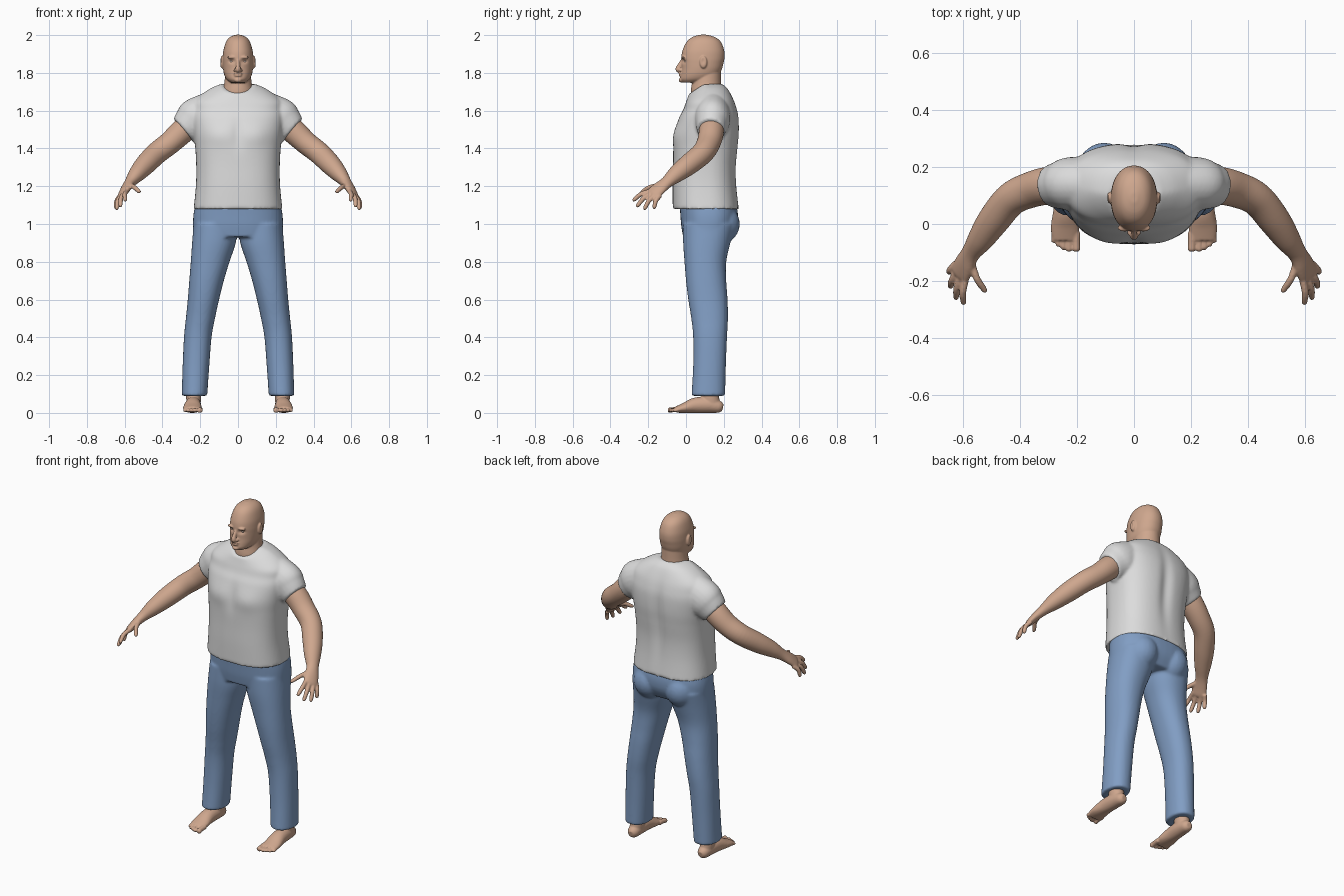
import bpy, bmesh, math
from mathutils import Vector, Matrix


def material(name, rgb):
    m = bpy.data.materials.new(name)
    m.diffuse_color = (*rgb, 1)
    return m


SKIN = material("skin", (0.62, 0.385, 0.27))
SHIRT = material("shirt grey", (0.72, 0.72, 0.72))
DENIM = material("trouser blue", (0.22, 0.34, 0.55))
EYE = material("eye white", (0.68, 0.55, 0.48))


def spline(rows, k=6):
    """Catmull-Rom interpolation through tuples of numbers."""
    out = []
    for i in range(len(rows) - 1):
        p0, p1 = rows[max(i - 1, 0)], rows[i]
        p2, p3 = rows[i + 1], rows[min(i + 2, len(rows) - 1)]
        for j in range(k):
            t = j / k
            out.append([0.5 * (2 * b + (c - a) * t + (2 * a - 5 * b + 4 * c - d) * t * t
                               + (3 * b - a - 3 * c + d) * t ** 3)
                        for a, b, c, d in zip(p0, p1, p2, p3)])
    return out + [list(rows[-1])]


def skin_rings(bm, rings):
    loops = [[bm.verts.new(p) for p in r] for r in rings]
    n = len(loops[0])
    for a, b in zip(loops, loops[1:]):
        for i in range(n):
            bm.faces.new((a[i], a[(i + 1) % n], b[(i + 1) % n], b[i]))
    bm.faces.new(loops[0][::-1])
    bm.faces.new(loops[-1])


def stack(bm, rows, power=2.0, n=48):
    """Horizontal rings: z, centre x, half width, front y, back y, front drop."""
    rings = []
    for z, cx, hw, yf, yb, drop in spline(rows):
        ring = []
        for i in range(n):
            a = math.tau * i / n
            c, s = math.cos(a), math.sin(a)
            x = math.copysign(abs(c) ** (2 / power), c)
            y = math.copysign(abs(s) ** (2 / power), s)
            ring.append((cx + hw * x, (yf + yb) / 2 + (yb - yf) / 2 * y, z - drop * max(0, -s)))
        rings.append(ring)
    skin_rings(bm, rings)


def tube(bm, rows, ref=(0, 1, 0), n=24):
    """Tube along a path: x, y, z, radius along ref, other radius."""
    rows = spline(rows)
    pts = [Vector(r[:3]) for r in rows]
    rings = []
    for i, r in enumerate(rows):
        t = (pts[min(i + 1, len(pts) - 1)] - pts[max(i - 1, 0)]).normalized()
        side = t.cross(Vector(ref)).normalized()
        up = side.cross(t)
        rings.append([pts[i] + up * r[3] * math.cos(math.tau * k / n)
                      + side * r[4] * math.sin(math.tau * k / n) for k in range(n)])
    skin_rings(bm, rings)


def blob(bm, centre, radii):
    bmesh.ops.create_uvsphere(bm, u_segments=24, v_segments=16, radius=1,
                              matrix=Matrix.Translation(centre) @ Matrix.Diagonal((*radii, 1)))


def add_object(name, mesh, mat):
    mesh.materials.clear()
    mesh.materials.append(mat)
    for p in mesh.polygons:
        p.use_smooth = True
    ob = bpy.data.objects.new(name, mesh)
    bpy.context.collection.objects.link(ob)
    return ob


def fuse(bm, name, mat, voxel, smooth=4, dents=()):
    """Merge overlapping pieces into one soft surface, then push it in or out locally."""
    bmesh.ops.recalc_face_normals(bm, faces=bm.faces)
    raw = bpy.data.meshes.new(name + " raw")
    bm.to_mesh(raw)
    bm.free()
    tmp = add_object(name + " raw", raw, mat)
    rm = tmp.modifiers.new("Remesh", 'REMESH')
    rm.mode, rm.voxel_size = 'VOXEL', voxel
    sm = tmp.modifiers.new("Smooth", 'SMOOTH')
    sm.factor, sm.iterations = 0.5, smooth
    dg = bpy.context.evaluated_depsgraph_get()
    mesh = bpy.data.meshes.new_from_object(tmp.evaluated_get(dg))
    bpy.data.objects.remove(tmp)
    for v in mesh.vertices:
        for c, r, push in dents:
            d = sum(((v.co[i] - c[i]) / r[i]) ** 2 for i in range(3))
            if d < 8:
                v.co += Vector(push) * math.exp(-d)
    return add_object(name, mesh, mat)


def mirrored(ob, name):
    mesh = ob.data.copy()
    mesh.transform(Matrix.Diagonal((-1, 1, 1, 1)))
    mesh.flip_normals()
    return add_object(name, mesh, ob.data.materials[0])


# Shirt: torso and short sleeves
bm = bmesh.new()
stack(bm, [(1.08, 0, .235, -.07, .28, 0), (1.2, 0, .223, -.071, .268, 0),
           (1.3, 0, .221, -.069, .266, 0), (1.4, 0, .226, -.068, .275, 0),
           (1.48, 0, .236, -.062, .282, 0), (1.56, 0, .245, -.038, .28, 0),
           (1.61, 0, .24, -.015, .27, .005), (1.66, 0, .225, -.002, .252, .02),
           (1.715, 0, .15, .008, .222, .048), (1.742, 0, .088, .015, .192, .055)], 2.5, 64)
for s in (-1, 1):
    tube(bm, [(s * .12, .14, 1.61, .09, .1), (s * .215, .14, 1.555, .095, .115),
              (s * .255, .136, 1.525, .085, .1), (s * .29, .132, 1.496, .074, .08)])
fuse(bm, "shirt", SHIRT, .008, 5, [
    ((0, .28, 1.42), (.035, .1, .2), (0, -.014, 0)),
    ((0, -.07, 1.48), (.03, .06, .08), (0, .008, 0)),
    ((.1, -.06, 1.47), (.07, .06, .06), (0, -.008, 0)),
    ((-.1, -.06, 1.47), (.07, .06, .06), (0, -.008, 0))])

# Trousers: hips and two legs
bm = bmesh.new()
stack(bm, [(1.11, 0, .225, -.035, .265, 0), (1.05, 0, .236, -.03, .275, 0),
           (.99, 0, .238, -.025, .268, 0), (.93, 0, .235, -.015, .235, 0)], 2.4)
for s in (-1, 1):
    legs = [(1.0, .0, .235, -.015, .262), (.9, .012, .243, -.015, .235),
            (.8, .045, .25, -.008, .213), (.7, .075, .258, .0, .213),
            (.6, .1, .266, .012, .22), (.5, .122, .276, .028, .222),
            (.4, .14, .286, .038, .217), (.25, .152, .293, .038, .211),
            (.09, .163, .298, .029, .207)]
    stack(bm, [(z, s * (a + b) / 2, (b - a) / 2, f, k, 0) for z, a, b, f, k in legs], 2.2)
    blob(bm, (s * .105, .17, 1.0), (.1, .115, .11))
fuse(bm, "trousers", DENIM, .008, 5)

# Arm with hand
bm = bmesh.new()
palm_axis = (.5, .76, -.3)
tube(bm, [(.2, .135, 1.575, .06, .06), (.29, .135, 1.495, .066, .066),
          (.36, .12, 1.43, .063, .061), (.43, .087, 1.375, .059, .059),
          (.49, .015, 1.315, .056, .055), (.535, -.05, 1.265, .047, .044),
          (.57, -.1, 1.222, .035, .029), (.592, -.14, 1.19, .041, .023),
          (.608, -.172, 1.162, .043, .018), (.614, -.183, 1.153, .034, .012)], palm_axis, 32)
for root, tip in (((.588, -.185, 1.175), (.598, -.283, 1.125)),
                  ((.602, -.175, 1.165), (.625, -.264, 1.092)),
                  ((.615, -.158, 1.155), (.645, -.224, 1.078)),
                  ((.622, -.138, 1.15), (.65, -.172, 1.082)),
                  ((.57, -.13, 1.205), (.52, -.24, 1.17))):
    a, b = Vector(root), Vector(tip)
    mid = a.lerp(b, .5) + Vector((.006, -.004, .008))
    tube(bm, [(*a, .013, .013), (*mid, .0125, .0125), (*a.lerp(b, .88), .011, .011),
              (*b, .006, .006)], palm_axis, 12)
arm = fuse(bm, "right_arm", SKIN, .005, 3)
mirrored(arm, "left_arm")

# Foot with toes
bm = bmesh.new()
tube(bm, [(.235, .125, .17, .045, .04), (.235, .128, .09, .046, .04),
          (.235, .135, .03, .05, .036)])
tube(bm, [(.233, .195, .028, .018, .016), (.234, .175, .032, .032, .032),
          (.236, .12, .042, .042, .04), (.239, .05, .04, .041, .043),
          (.241, -.01, .026, .027, .05), (.241, -.055, .017, .016, .046)], (0, 0, 1))
for x, tip, r in ((.202, -.096, .015), (.228, -.097, .0105), (.247, -.09, .01),
                  (.265, -.08, .0095), (.281, -.066, .0095)):
    tube(bm, [(x, -.03, .02, r, r), (x, tip + .025, .017, r * .9, r * .9),
              (x, tip + .008, .013, r, r), (x, tip, .011, r * .5, r * .6)], (0, 0, 1), 12)
for v in bm.verts:
    v.co.z = max(v.co.z, 0)
foot = fuse(bm, "right_foot", SKIN, .0045, 3)
mirrored(foot, "left_foot")

# Head with neck, ears, nose, brow and lips
bm = bmesh.new()
stack(bm, [(2.002, 0, .012, .075, .11, 0), (1.99, 0, .042, .035, .152, 0),
           (1.965, 0, .063, .004, .184, 0), (1.92, 0, .077, -.018, .202, 0),
           (1.88, 0, .081, -.025, .204, 0), (1.85, 0, .081, -.024, .198, 0),
           (1.82, 0, .079, -.024, .19, 0), (1.79, 0, .073, -.028, .175, 0),
           (1.765, 0, .06, -.03, .15, 0), (1.748, 0, .038, -.018, .1, 0)], 2.15)
stack(bm, [(1.82, 0, .066, .04, .185, 0), (1.75, 0, .072, .032, .185, 0),
           (1.7, 0, .082, .025, .188, 0), (1.65, 0, .09, .03, .19, 0)])
tube(bm, [(0, -.02, 1.868, .008, .008), (0, -.034, 1.84, .012, .011),
          (0, -.042, 1.818, .014, .014), (0, -.03, 1.808, .009, .012)])
blob(bm, (0, -.027, 1.797), (.024, .012, .006))
blob(bm, (0, -.027, 1.786), (.021, .012, .006))
blob(bm, (0, -.024, 1.762), (.02, .014, .013))
for s in (-1, 1):
    blob(bm, (s * .015, -.03, 1.815), (.009, .011, .008))
    blob(bm, (s * .032, -.014, 1.882), (.026, .013, .008))
    blob(bm, (s * .085, .092, 1.857), (.011, .02, .033))
dents = [((s * .033, -.018, 1.862), (.017, .05, .011), (0, .01, 0)) for s in (-1, 1)]
dents += [((s * .097, .09, 1.862), (.012, .01, .018), (-s * .006, 0, 0)) for s in (-1, 1)]
fuse(bm, "head", SKIN, .004, 3, dents)

# Eyes
bm = bmesh.new()
for s in (-1, 1):
    blob(bm, (s * .033, .005, 1.862), (.014, .0145, .008))
mesh = bpy.data.meshes.new("eyes")
bm.to_mesh(mesh)
bm.free()
add_object("eyes", mesh, EYE)
